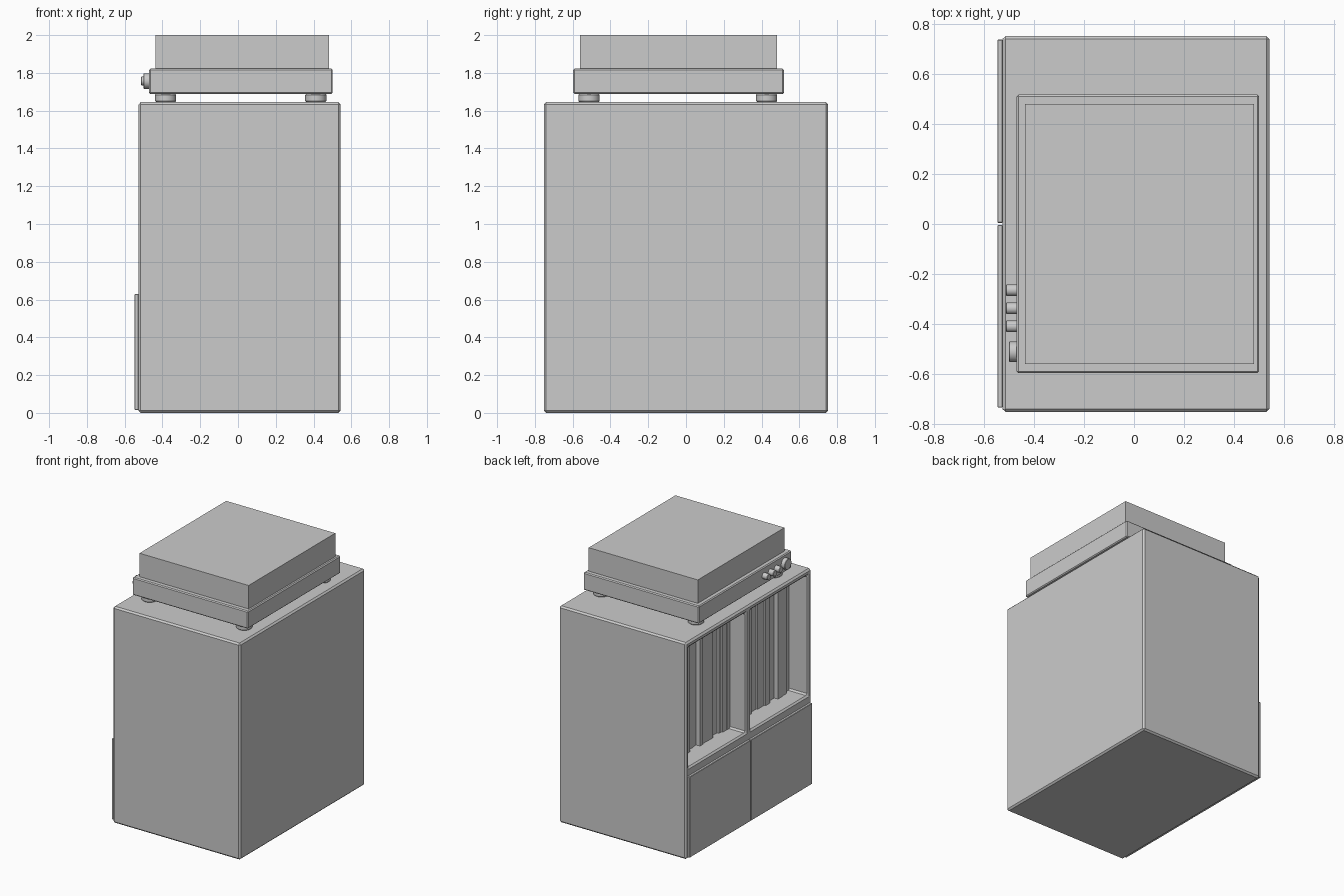
import bpy, math, random
from mathutils import Vector

if "Cube" in bpy.data.objects:
    bpy.data.objects.remove(bpy.data.objects["Cube"])

random.seed(4)


def box(name, lo, hi, bevel=0.0):
    lo, hi = Vector(lo), Vector(hi)
    bpy.ops.mesh.primitive_cube_add(size=1, location=(lo + hi) / 2)
    ob = bpy.context.object
    ob.name = name
    ob.scale = hi - lo
    bpy.ops.object.transform_apply(location=False, rotation=False, scale=True)
    if bevel:
        add_bevel(ob, bevel)
    return ob


def add_bevel(ob, width):
    m = ob.modifiers.new("edge", 'BEVEL')
    m.width, m.segments = width, 1
    m.limit_method = 'ANGLE'


def cylinder(name, r, depth, loc, rot=(0, 0, 0), bevel=0.006):
    bpy.ops.mesh.primitive_cylinder_add(vertices=32, radius=r, depth=depth, location=loc, rotation=rot)
    ob = bpy.context.object
    ob.name = name
    bpy.ops.object.shade_smooth_by_angle()
    add_bevel(ob, bevel)
    return ob


# Cabinet with two open record bays on the -x side
cabinet = box("cabinet", (-0.527, -0.752, 0), (0.543, 0.752, 1.645))
bays = [("left", 0.03, 0.715), ("right", -0.715, -0.03)]
for side, y0, y1 in bays:
    cutter = box(f"{side}_bay_cutter", (-0.7, y0, 0.69), (0.45, y1, 1.6))
    cutter.hide_render = True
    cutter.hide_viewport = True
    cutter.display_type = 'WIRE'
    m = cabinet.modifiers.new(f"{side}_bay", 'BOOLEAN')
    m.operation, m.solver, m.object = 'DIFFERENCE', 'EXACT', cutter
add_bevel(cabinet, 0.012)

# Records standing in the bays, slightly uneven
for side, y0, y1 in bays:
    y, n = y0 + 0.004, 0
    while y < y1 - 0.02:
        end = min(y + random.uniform(0.025, 0.085), y1 - 0.004)
        front = -0.527 + random.uniform(0.13, 0.17)
        box(f"{side}_record_{n}", (front, y, 0.692), (0.44, end - 0.002, 1.58))
        y, n = end, n + 1

# Lower doors
box("left_door", (-0.547, 0.005, 0.015), (-0.526, 0.738, 0.63), 0.003)
box("right_door", (-0.547, -0.735, 0.015), (-0.526, -0.004, 0.63), 0.003)

# Turntable plinth, dust cover and feet
box("turntable_base", (-0.47, -0.597, 1.688), (0.501, 0.518, 1.822), 0.007)
box("dust_cover", (-0.436, -0.56, 1.815), (0.481, 0.481, 2.0))
for i, x in enumerate((-0.383, 0.412)):
    for j, y in enumerate((-0.513, 0.427)):
        cylinder(f"foot_{i}{j}", 0.056, 0.045, (x, y, 1.6675))

# Control knobs
side_on = (0, math.radians(90), 0)
for i, y in enumerate((-0.265, -0.338, -0.41)):
    cylinder(f"small_knob_{i}", 0.023, 0.05, (-0.488, y, 1.757), side_on, 0.003)
cylinder("large_knob", 0.041, 0.04, (-0.481, -0.512, 1.757), side_on, 0.003)
